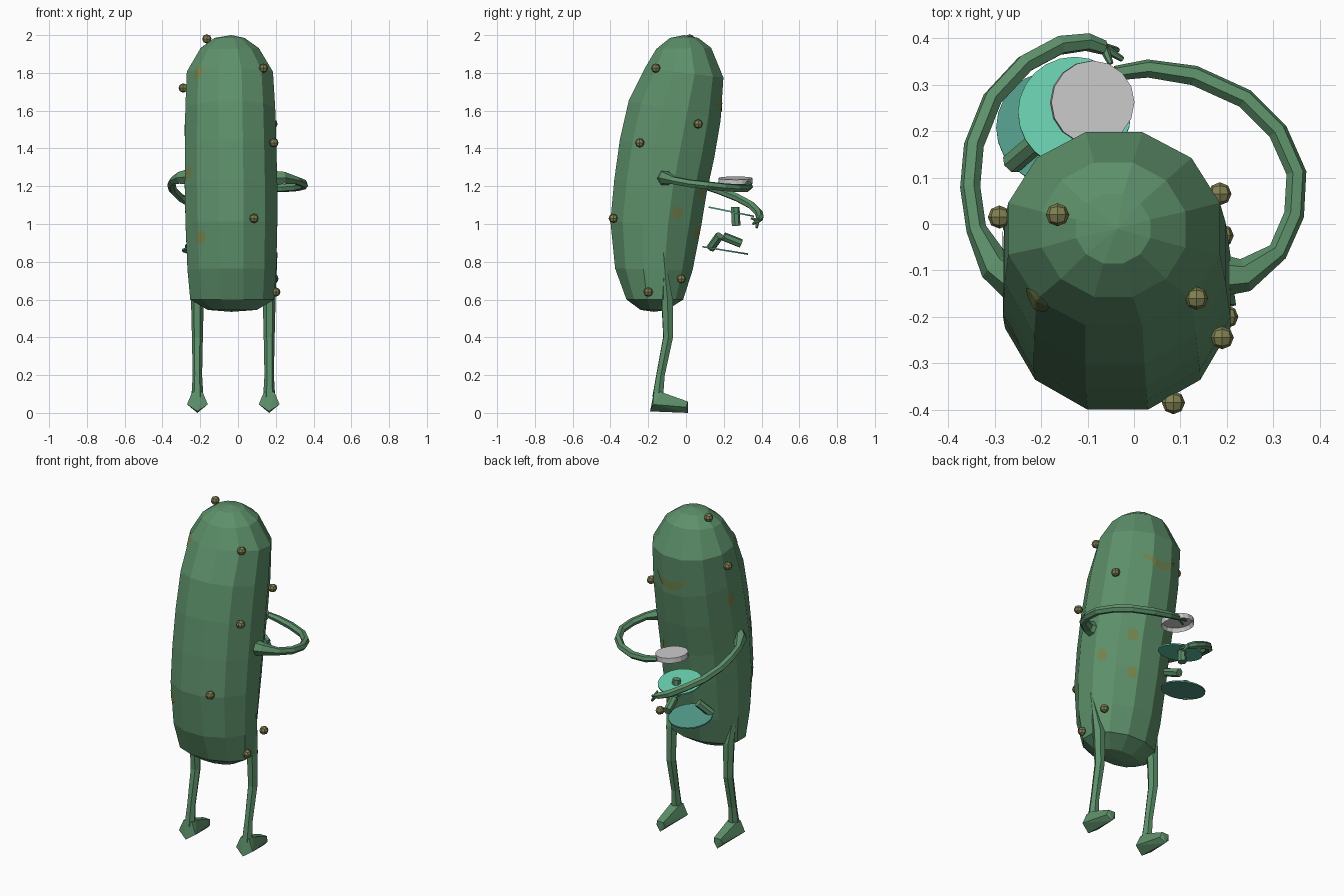
import bpy, bmesh, math
from mathutils import Vector, Matrix
from mathutils.bvhtree import BVHTree

cube = bpy.data.objects.get("Cube")
if cube:
    bpy.data.objects.remove(cube)


def material(name, r, g, b):
    mat = bpy.data.materials.new(name)
    mat.use_nodes = True
    mat.diffuse_color = (r, g, b, 1)
    shader = mat.node_tree.nodes["Principled BSDF"]
    shader.inputs["Base Color"].default_value = (r, g, b, 1)
    shader.inputs["Roughness"].default_value = 0.8
    return mat


green = material("pickle green", 0.11, 0.28, 0.145)
olive = material("wart olive", 0.22, 0.22, 0.085)
brown = material("spot brown", 0.17, 0.23, 0.075)
white = material("lid white", 0.62, 0.62, 0.62)
mint = material("bright mint", 0.14, 0.62, 0.42)
teal = material("dull teal", 0.09, 0.34, 0.26)


def finish(bm, name, mat):
    mesh = bpy.data.meshes.new(name)
    bm.to_mesh(mesh)
    bm.free()
    mesh.materials.append(mat)
    obj = bpy.data.objects.new(name, mesh)
    bpy.context.collection.objects.link(obj)
    return obj


def tube(name, points, radii):
    """Six-sided tapered tube along a path."""
    curve = bpy.data.curves.new(name, "CURVE")
    curve.dimensions = "3D"
    curve.bevel_depth = 1
    curve.bevel_resolution = 1
    curve.use_fill_caps = True
    line = curve.splines.new("POLY")
    line.points.add(len(points) - 1)
    for p, co, r in zip(line.points, points, radii):
        p.co = (*co, 1)
        p.radius = r
    line.use_smooth = False
    helper = bpy.data.objects.new(name + "_path", curve)
    bpy.context.collection.objects.link(helper)
    mesh = bpy.data.meshes.new_from_object(helper.evaluated_get(bpy.context.evaluated_depsgraph_get()))
    bpy.data.objects.remove(helper)
    mesh.materials.clear()
    mesh.materials.append(green)
    for poly in mesh.polygons:
        poly.use_smooth = False
        poly.material_index = 0
    bpy.context.collection.objects.link(bpy.data.objects.new(name, mesh))


# Body: twelve-sided rings (centre y, z, half width, half depth, slope)
SIDES = 12
rings = [
    (-.17, .545, .13, .07, 0), (-.165, .6, .222, .15, 0),
    (-.17, .76, .235, .205, .02), (-.16, 1, .243, .24, .06),
    (-.135, 1.2, .245, .245, .13), (-.1, 1.4, .242, .25, .19),
    (-.06, 1.6, .238, .243, .22), (-.01, 1.8, .228, .208, .12),
    (-.012, 1.93, .155, .145, -.02), (-.01, 1.985, .08, .075, 0),
]
bm = bmesh.new()
loops = []
for cy, cz, rx, ry, slope in rings:
    loop = []
    for i in range(SIDES):
        a = (i + .5) * math.tau / SIDES
        k = 1 / math.cos(math.pi / SIDES)
        dy = ry * k * math.sin(a)
        loop.append(bm.verts.new((-.025 - .01 * cz + rx * k * math.cos(a), cy + dy, cz - slope * dy)))
    loops.append(loop)
for low, high in zip(loops, loops[1:]):
    for i in range(SIDES):
        j = (i + 1) % SIDES
        bm.faces.new((low[i], low[j], high[j], high[i]))
for loop, z in ((loops[0], .535), (loops[-1], 2)):
    pole = bm.verts.new((-.035, sum(v.co.y for v in loop) / SIDES, z))
    for i in range(SIDES):
        bm.faces.new((loop[i], loop[(i + 1) % SIDES], pole))
bmesh.ops.recalc_face_normals(bm, faces=bm.faces)
surface = BVHTree.FromBMesh(bm)
finish(bm, "body", green)


# Painted patches laid on the body
def patch(name, point, shape):
    point = Vector(point)
    axis = Vector((-.03, -.17 + .17 * ((point.z - .54) / 1.4) ** 2, point.z))
    out = (point - axis).normalized()
    side = Vector((0, 0, 1)).cross(out)
    bm = bmesh.new()
    bmesh.ops.create_grid(bm, x_segments=12, y_segments=8, size=1)
    for v in bm.verts:
        u, w = shape(v.co.x, v.co.y)
        start = axis + side * u + Vector((0, 0, w)) + out
        hit, normal, _, _ = surface.ray_cast(start, -out)
        v.co = (hit + normal * .003) if hit else start - out * .8
    bm.normal_update()
    bmesh.ops.reverse_faces(bm, faces=[f for f in bm.faces if f.normal.dot(out) < 0])
    finish(bm, name, brown)


def disc(a, b):
    return .032 * a * math.sqrt(1 - b * b / 2), .036 * b * math.sqrt(1 - a * a / 2)


def smile(a, b):
    return .11 * a, .055 * a * a - .03 + b * .026 * (1 - .9 * a * a)


patch("mouth", (-.03, .16, 1.63), smile)
for i, p in enumerate([(-.22, -.17, 1.8), (-.25, -.22, 1.27), (-.19, -.33, .93), (-.27, -.03, 1.5),
                       (.2, -.04, 1.06), (.07, .07, .95), (.08, .09, 1.17)]):
    patch(f"spot_{i}", p, disc)

# Warts: rounded cubes
for i, p in enumerate([(-.165, .02, 1.98), (-.29, .015, 1.72), (.135, -.16, 1.825), (.185, .065, 1.53),
                       (.19, -.245, 1.43), (.085, -.385, 1.03), (.2, -.2, .64), (.19, -.025, .71)]):
    bm = bmesh.new()
    bmesh.ops.create_cube(bm, size=1)
    bmesh.ops.subdivide_edges(bm, edges=bm.edges, cuts=1, use_grid_fill=True)
    for v in bm.verts:
        v.co = v.co.normalized() * .025
    finish(bm, f"wart_{i}", olive).location = p

# Legs and feet
for name, side in (("left", 1), ("right", -1)):
    x = -.025 + side * .19
    tube(name + "_leg",
         [(x + side * .04, -.12, .85), (x, -.1, .6), (x, -.095, .4), (x, -.135, .2), (x, -.15, .08)],
         [.004, .034, .029, .025, .032])
    bm = bmesh.new()
    for w, y, z in [(.055, -.175, .045), (0, -.19, .008), (.03, 0, .03), (.022, .01, .06),
                    (0, .01, 0), (.028, -.13, .11), (.028, -.17, .11)]:
        for s in ((-1, 1) if w else (1,)):
            bm.verts.new((x + s * w, y, z))
    bmesh.ops.convex_hull(bm, input=bm.verts)
    finish(bm, name + "_foot", green)

# Arms curling round to the back, with three fingers each
left = [(.17, -.11, 1.24), (.24, -.11, 1.245), (.31, -.06, 1.23), (.345, .02, 1.215), (.35, .11, 1.205),
        (.31, .2, 1.195), (.24, .27, 1.19), (.13, .32, 1.19), (.03, .335, 1.2), (-.04, .325, 1.215)]
right = [(-.24, -.13, 1.25), (-.3, -.09, 1.245), (-.34, -.01, 1.23), (-.353, .08, 1.21), (-.345, .17, 1.18),
         (-.305, .27, 1.14), (-.235, .345, 1.1), (-.16, .385, 1.06), (-.1, .392, 1.035), (-.065, .38, 1.02)]
left_tips = [(-.11, .335, 1.24), (-.11, .312, 1.225), (-.105, .29, 1.21)]
right_tips = [(-.025, .355, 1), (-.035, .375, .98), (-.05, .345, 1.03)]
for name, path, tips in (("left", left, left_tips), ("right", right, right_tips)):
    tube(name + "_arm", path, [.05, .036] + [.022] * 6 + [.02, .016])
    for i, tip in enumerate(tips):
        tube(f"{name}_finger_{i}", [path[-1], tip], [.011, .006])


# Lid, plates and chunks held at the back
def cylinder(name, mat, place, radius, depth, tilt, sides=16, hollow=False):
    bm = bmesh.new()
    bmesh.ops.create_cone(bm, cap_ends=True, segments=sides, radius1=radius, radius2=radius, depth=depth)
    if hollow:
        base = min(bm.faces, key=lambda f: f.calc_center_median().z)
        bmesh.ops.inset_region(bm, faces=[base], thickness=radius * .12)
        bmesh.ops.translate(bm, verts=base.verts, vec=(0, 0, depth * .7))
    obj = finish(bm, name, mat)
    obj.location = place
    obj.rotation_euler = tilt


cylinder("lid", white, (-.09, .262, 1.228), .09, .03, (0, .1, 0), hollow=True)
cylinder("upper_plate", mint, (-.128, .24, 1.065), .122, .008, (-.2, 0, 0), 24)
cylinder("lower_plate", teal, (-.175, .208, .86), .122, .008, (-.16, 0, 0), 24)
for i, (p, tilt) in enumerate([((-.12, .262, 1.04), (.05, 0, 0)), ((-.07, .245, .915), (1.2, 0, .2)),
                               ((-.235, .155, .905), (-.5, .7, 0))]):
    cylinder(f"chunk_{i}", green, p, .024, .1, tilt, 7)
